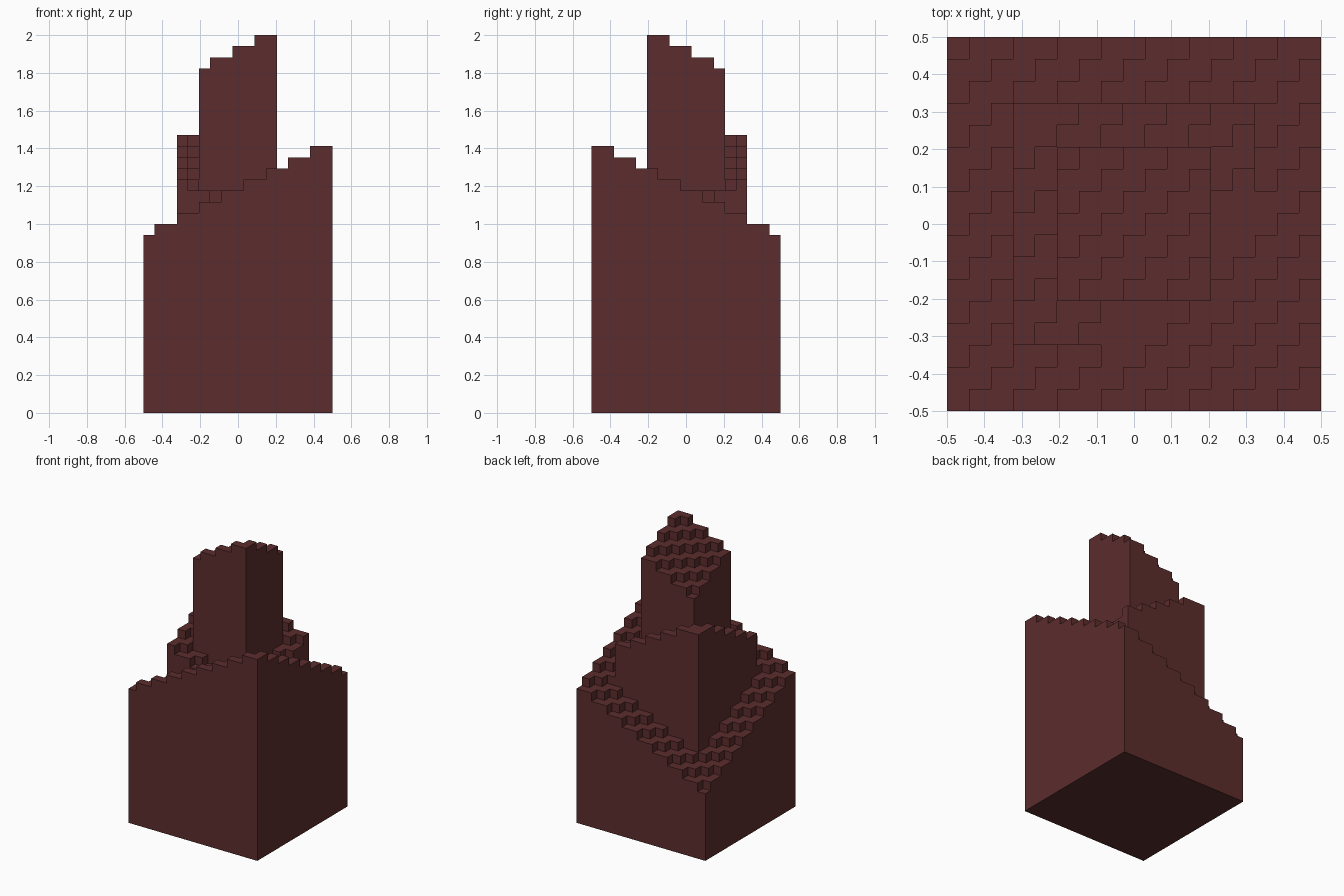
import bpy
import bmesh
from math import ceil, radians
from mathutils import Vector

cube = bpy.data.objects.get("Cube")
if cube:
    bpy.data.objects.remove(cube, do_unlink=True)

GRID = 17            # cells across the footprint
CELL = 1 / GRID

brick = bpy.data.materials.new("dark_red_brick")
brick.use_nodes = True
colour = (0.107, 0.026, 0.026, 1)
brick.diffuse_color = colour
brick.node_tree.nodes["Principled BSDF"].inputs["Base Color"].default_value = colour


def stepped_tier(name, start, end, floor, height):
    """Square block of cells whose top steps diagonally; height(d) is in cells, d = column - row."""
    bm = bmesh.new()

    def quad(*corners):
        bm.faces.new([bm.verts.new(Vector((x - GRID / 2, y - GRID / 2, z)) * CELL)
                      for x, y, z in corners])

    def top_of(i, j):
        inside = start <= i < end and start <= j < end
        return height(i - j) if inside else floor

    for i in range(start, end):
        for j in range(start, end):
            top = top_of(i, j)
            # cell top and underside
            quad((i, j, top), (i + 1, j, top), (i + 1, j + 1, top), (i, j + 1, top))
            quad((i, j, floor), (i, j + 1, floor), (i + 1, j + 1, floor), (i + 1, j, floor))
            # exposed walls towards each lower neighbour
            sides = (((1, 0), (i + 1, j), (i + 1, j + 1)),
                     ((-1, 0), (i, j + 1), (i, j)),
                     ((0, 1), (i + 1, j + 1), (i, j + 1)),
                     ((0, -1), (i, j), (i + 1, j)))
            for (di, dj), a, b in sides:
                for z in range(top_of(i + di, j + dj), top):
                    quad((*a, z), (*b, z), (*b, z + 1), (*a, z + 1))

    # weld the cells and merge flat areas into single faces
    bmesh.ops.remove_doubles(bm, verts=bm.verts, dist=CELL / 100)
    bmesh.ops.dissolve_limit(bm, angle_limit=radians(1), verts=bm.verts, edges=bm.edges)
    mesh = bpy.data.meshes.new(name)
    bm.to_mesh(mesh)
    bm.free()
    mesh.materials.append(brick)
    obj = bpy.data.objects.new(name, mesh)
    bpy.context.collection.objects.link(obj)
    return obj


# Wide base, rising towards the front left corner
stepped_tier("base_block", 0, 17, 0, lambda d: 16 + ceil(d / 2))
# Middle block, rising the opposite way to a flat corner
stepped_tier("middle_block", 3, 14, 8, lambda d: min(25, 21 - ceil(d / 2)))
# Tall tower, rising the same way as the base
stepped_tier("tower", 5, 12, 14, lambda d: 31 + ceil(d / 2))
